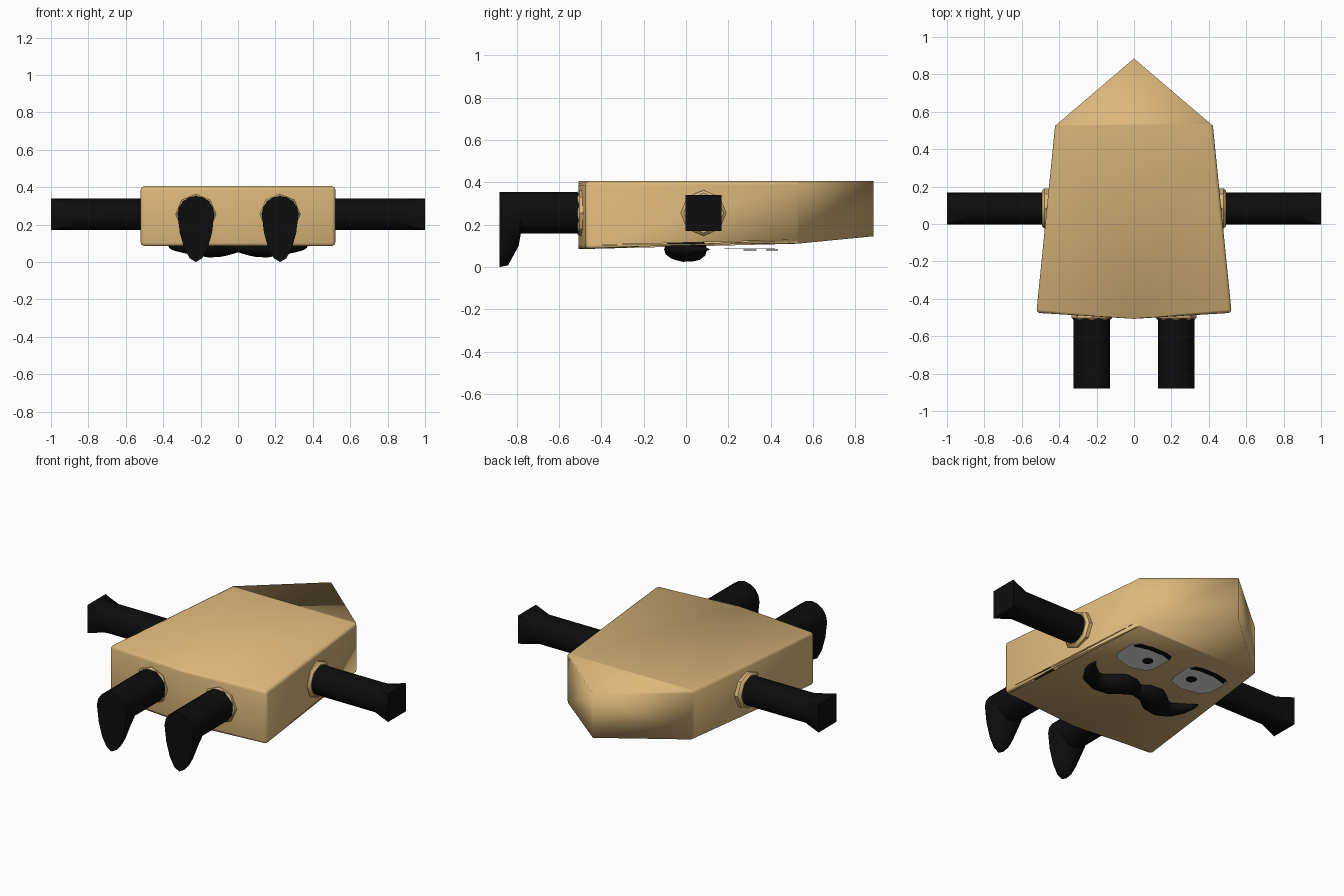
import bpy, bmesh, math
from mathutils import Vector

if "Cube" in bpy.data.objects:
    bpy.data.objects.remove(bpy.data.objects["Cube"])


def material(name, rgb):
    m = bpy.data.materials.new(name)
    m.diffuse_color = (*rgb, 1)
    m.use_nodes = True
    m.node_tree.nodes["Principled BSDF"].inputs["Base Color"].default_value = m.diffuse_color
    return m


TAN = material("tan", (0.72, 0.48, 0.20))
BLACK = material("black", (0.004, 0.004, 0.0045))
WHITE = material("white", (0.85, 0.85, 0.87))


def finish(name, bm, mat, angle=None):
    bmesh.ops.recalc_face_normals(bm, faces=bm.faces[:])
    me = bpy.data.meshes.new(name)
    bm.to_mesh(me)
    bm.free()
    me.materials.append(mat)
    ob = bpy.data.objects.new(name, me)
    bpy.context.collection.objects.link(ob)
    me.polygons.foreach_set("use_smooth", [True] * len(me.polygons))
    if angle is not None:
        bpy.ops.object.select_all(action='DESELECT')
        ob.select_set(True)
        bpy.context.view_layer.objects.active = ob
        bpy.ops.object.shade_smooth_by_angle(angle=math.radians(angle))
    return ob


def loft(name, sections, mat, angle=35):
    """Skin a list of closed rings and cap both ends."""
    bm = bmesh.new()
    rings = [[bm.verts.new(p) for p in ring] for ring in sections]
    n = len(rings[0])
    for a, b in zip(rings, rings[1:]):
        for i in range(n):
            j = (i + 1) % n
            bm.faces.new((a[i], a[j], b[j], b[i]))
    bm.faces.new(rings[0])
    bm.faces.new(rings[-1])
    return finish(name, bm, mat, angle)


def plate(name, outline, z, mat):
    t = 0.003
    loft(name, [[(x, y, z) for x, y in outline],
                [(x, y, z - t) for x, y in outline]], mat, 30)


def circle(r, n, turn=0.0):
    return [(r * math.cos(turn + 2 * math.pi * i / n),
             r * math.sin(turn + 2 * math.pi * i / n)) for i in range(n)]


# Body: tapered slab with a pointed end whose underside rises
TOP = 0.405
outline = [(0, -0.507, 0.085), (0.522, -0.475, 0.085), (0.422, 0.525, 0.11),
           (0, 0.885, 0.145), (-0.422, 0.525, 0.11), (-0.522, -0.475, 0.085)]
bm = bmesh.new()
low = [bm.verts.new(p) for p in outline]
high = [bm.verts.new((x, y, TOP)) for x, y, z in outline]
for i in range(6):
    j = (i + 1) % 6
    bm.faces.new((low[i], low[j], high[j], high[i]))
for ring in (low, high):
    bm.faces.new((ring[5], ring[0], ring[1], ring[2], ring[4]))
    bm.faces.new((ring[2], ring[3], ring[4]))
rim = []
for e in bm.edges:
    a, b = (v.co for v in e.verts)
    along = abs(a.z - b.z) < 0.05 and min(a.y, b.y) < 0.5
    corner = abs(a.z - b.z) > 0.05 and a.y < 0 and abs(a.x) > 0.1
    if along or corner:
        rim.append(e)
bmesh.ops.bevel(bm, geom=rim, offset=0.018, segments=2, profile=0.5,
                affect='EDGES')
finish("body", bm, TAN)

CY, CZ = 0.083, 0.255
for s, side in ((1, "right"), (-1, "left")):
    # Arm: round tube that flares into a square hand
    tube = circle(0.085, 16)
    square = [(c / max(abs(c), abs(d)) * 0.085 * 1.0,
               d / max(abs(c), abs(d)) * 0.085) for c, d in tube]
    loft(side + "_arm",
         [[(s * x, CY + a, CZ + b) for a, b in ring]
          for x, ring in ((0.4, tube), (0.89, tube), (1.0, square))], BLACK)

    # Socket rings around the arm and the leg
    loft(side + "_arm_socket",
         [[(s * x, CY + a, CZ + b) for a, b in circle(r, 8)]
          for x, r in ((0.42, 0.108), (0.478, 0.108), (0.492, 0.094))], TAN)
    loft(side + "_leg_socket",
         [[(s * 0.225 + a, y, CZ + b) for a, b in circle(r, 8)]
          for y, r in ((-0.46, 0.108), (-0.503, 0.108), (-0.512, 0.1))], TAN)

    # Leg: round tube whose end drops down into a foot
    def leg_ring(y, bottom):
        ring = []
        for a, b in circle(0.098, 16):
            z = CZ + b
            if b < -0.001:
                z = CZ + b * (CZ - bottom) / 0.098
                a *= 1 - 0.12 * (CZ - z) / CZ
            ring.append((s * 0.225 + a, y, z))
        return ring

    loft(side + "_leg",
         [leg_ring(y, z) for y, z in ((-0.45, 0.157), (-0.78, 0.157),
                                      (-0.79, 0.10), (-0.84, 0.008),
                                      (-0.88, 0.0))], BLACK, 40)

    # Eye: rounded white plate, dark pupil and lash
    eye = [(0.09, 0.21), (0.07, 0.25), (0.062, 0.385), (0.09, 0.42),
           (0.30, 0.42), (0.34, 0.385), (0.33, 0.25), (0.29, 0.205),
           (0.18, 0.182)]
    plate(side + "_eye", [(s * x, y) for x, y in eye], 0.087, WHITE)
    plate(side + "_pupil",
          [(s * 0.155 + a, 0.302 + b) for a, b in circle(0.03, 12)],
          0.082, BLACK)
    lash = [(0.075, 0.385), (0.13, 0.402), (0.23, 0.402), (0.32, 0.378),
            (0.31, 0.415), (0.23, 0.435), (0.13, 0.435), (0.085, 0.42)]
    plate(side + "_lash", [(s * x, y) for x, y in lash], 0.082, BLACK)

    # Moustache half: tapering tube that curls up at its tip
    path = [(0.0, 0.02, 0.042), (0.05, 0.03, 0.062), (0.10, 0.03, 0.076),
            (0.16, -0.015, 0.078), (0.22, -0.04, 0.064), (0.28, -0.025, 0.05),
            (0.33, 0.03, 0.034), (0.355, 0.075, 0.018), (0.365, 0.11, 0.004)]
    rings = []
    for i, (x, y, r) in enumerate(path):
        p, q = path[max(i - 1, 0)], path[min(i + 1, len(path) - 1)]
        d = Vector((q[0] - p[0], q[1] - p[1])).normalized()
        if i == 0:
            d = Vector((1, 0))
        rings.append([(s * (x - d.y * a), y + d.x * a, 0.083 + b * 0.75)
                      for a, b in circle(r, 12)])
    loft(side + "_moustache", rings, BLACK, 60)
